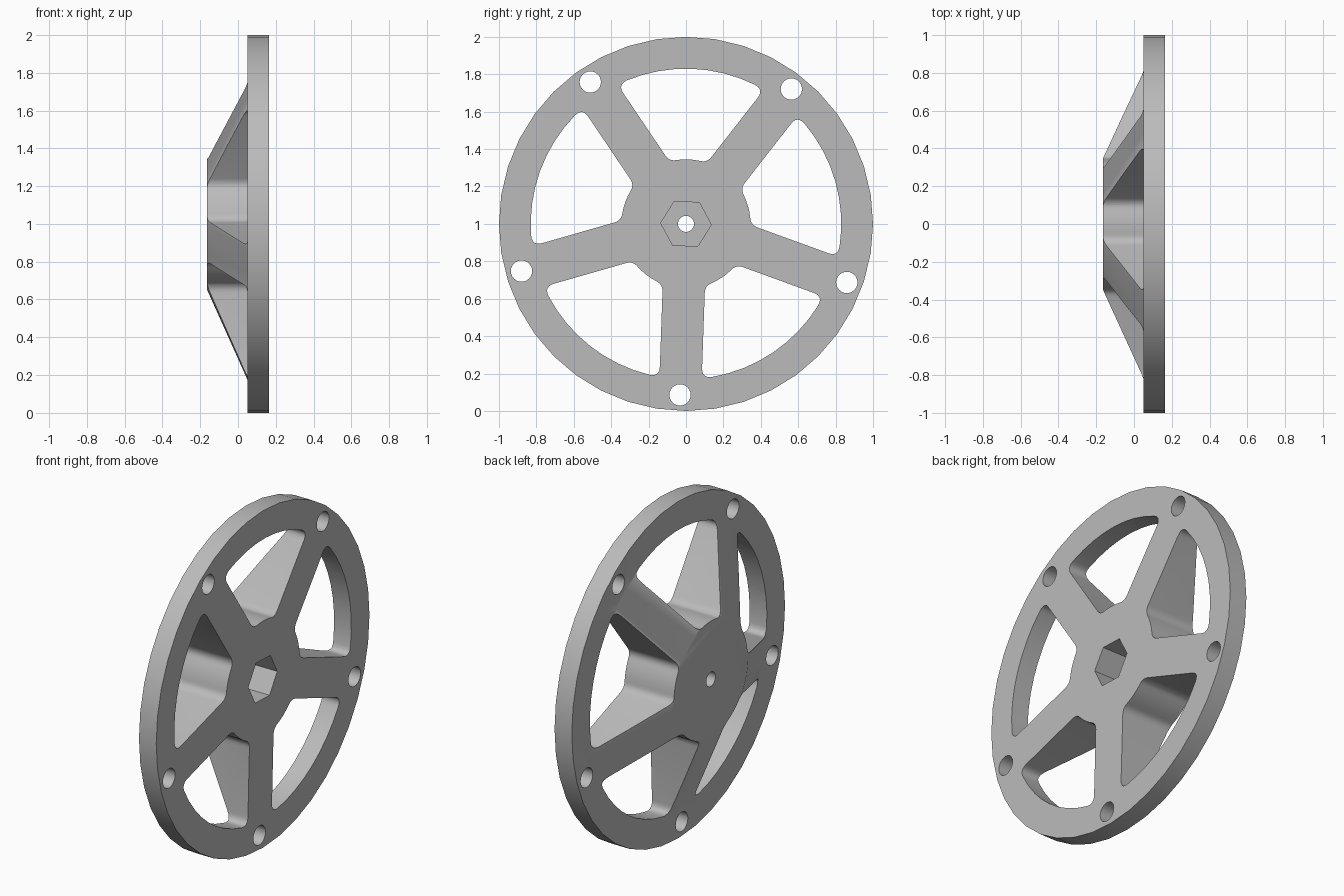
import bpy, bmesh
from math import radians, asin, sin, cos, tau
from mathutils import Vector, Matrix

cube = bpy.data.objects.get("Cube")
if cube:
    bpy.data.objects.remove(cube, do_unlink=True)

BACK, RIM_BACK, FACE = -0.163, 0.05, 0.163
CENTRE = Vector((0, 0, 1))
SPOKES = [radians(52 + 72 * k) for k in range(5)]
HALF_SPOKE, INNER, OUTER = 0.113, 0.345, 0.83

grey = bpy.data.materials.new("light grey")
grey.use_nodes = True
colour = (0.5, 0.5, 0.5, 1)
grey.diffuse_color = colour
grey.node_tree.nodes["Principled BSDF"].inputs["Base Color"].default_value = colour


def polar(radius, angle, x=0.0):
    return Vector((x, radius * cos(angle), radius * sin(angle)))


def make_object(name, bm):
    bmesh.ops.recalc_face_normals(bm, faces=bm.faces)
    mesh = bpy.data.meshes.new(name)
    bm.to_mesh(mesh)
    bm.free()
    mesh.materials.append(grey)
    obj = bpy.data.objects.new(name, mesh)
    obj.location = CENTRE
    bpy.context.collection.objects.link(obj)
    return obj


def add_prism(bm, outline, x0, x1):
    face = bm.faces.new([bm.verts.new((x0, p.y, p.z)) for p in outline])
    new = bmesh.ops.extrude_face_region(bm, geom=[face])["geom"]
    verts = [v for v in new if isinstance(v, bmesh.types.BMVert)]
    bmesh.ops.translate(bm, verts=verts, vec=(x1 - x0, 0, 0))


def circle(radius, sides, start=0.0, centre=Vector()):
    return [centre + polar(radius, start + tau * i / sides) for i in range(sides)]


def arc(radius, a0, a1, steps):
    return [polar(radius, a0 + (a1 - a0) * i / steps) for i in range(steps + 1)]


def rounded(before, corner, after, steps=6):
    pts = []
    for i in range(1, steps):
        t = i / steps
        pts.append(before * (1 - t) ** 2 + corner * 2 * t * (1 - t) + after * t * t)
    return pts


def window_outline(mid):
    # Wedge between two parallel-sided spokes, with rounded corners
    half_in = radians(36) - asin(HALF_SPOKE / INNER)
    half_out = radians(36) - asin(HALF_SPOKE / OUTER)
    trim_in, trim_out = 0.04, 0.055
    cut_in, cut_out = trim_in / INNER, trim_out / OUTER
    in0, in1 = polar(INNER, mid - half_in), polar(INNER, mid + half_in)
    out0, out1 = polar(OUTER, mid - half_out), polar(OUTER, mid + half_out)
    d0, d1 = (out0 - in0).normalized(), (out1 - in1).normalized()
    outer = arc(OUTER, mid - half_out + cut_out, mid + half_out - cut_out, 8)
    inner = arc(INNER, mid + half_in - cut_in, mid - half_in + cut_in, 4)
    o0, o1 = out0 - d0 * trim_out, out1 - d1 * trim_out
    i0, i1 = in0 + d0 * trim_in, in1 + d1 * trim_in
    return (outer + rounded(outer[-1], out1, o1) + [o1, i1]
            + rounded(i1, in1, inner[0]) + inner
            + rounded(inner[-1], in0, i0) + [i0, o0] + rounded(o0, out0, outer[0]))


# Wheel body: flat rim with a cone rising to the hub
bm = bmesh.new()
profile = [(BACK, 0.35), (RIM_BACK, 0.825), (RIM_BACK, 1.0), (FACE, 1.0)]
verts = [bm.verts.new((x, 0, r)) for x, r in profile]
edges = [bm.edges.new(pair) for pair in zip(verts, verts[1:])]
bmesh.ops.spin(bm, geom=verts + edges, cent=(0, 0, 0), axis=(1, 0, 0),
               angle=tau, steps=40, use_merge=True)
bmesh.ops.remove_doubles(bm, verts=bm.verts, dist=0.0001)
bmesh.ops.holes_fill(bm, edges=[e for e in bm.edges if e.is_boundary], sides=0)
wheel = make_object("spoked_wheel", bm)

# Windows between spokes and bolt holes in the rim
bm = bmesh.new()
for angle in SPOKES:
    add_prism(bm, window_outline(angle + radians(36)), -0.4, 0.4)
    add_prism(bm, circle(0.057, 24, centre=polar(0.915, angle)), -0.4, 0.4)
cutters = [make_object("window_cutter", bm)]

# Hexagonal socket in the face
bm = bmesh.new()
add_prism(bm, circle(0.135, 6, radians(-2)), FACE - 0.2, 0.4)
cutters.append(make_object("socket_cutter", bm))

# Shaft bore through the hub
bm = bmesh.new()
add_prism(bm, circle(0.043, 24), -0.4, 0.4)
cutters.append(make_object("bore_cutter", bm))

bpy.context.view_layer.objects.active = wheel
wheel.select_set(True)
for cutter in cutters:
    cutter.hide_render = True
    mod = wheel.modifiers.new(cutter.name, 'BOOLEAN')
    mod.operation, mod.solver, mod.object = 'DIFFERENCE', 'EXACT', cutter
    bpy.ops.object.modifier_apply(modifier=mod.name)
    bpy.data.objects.remove(cutter, do_unlink=True)

bpy.ops.object.shade_smooth_by_angle(angle=radians(30))
